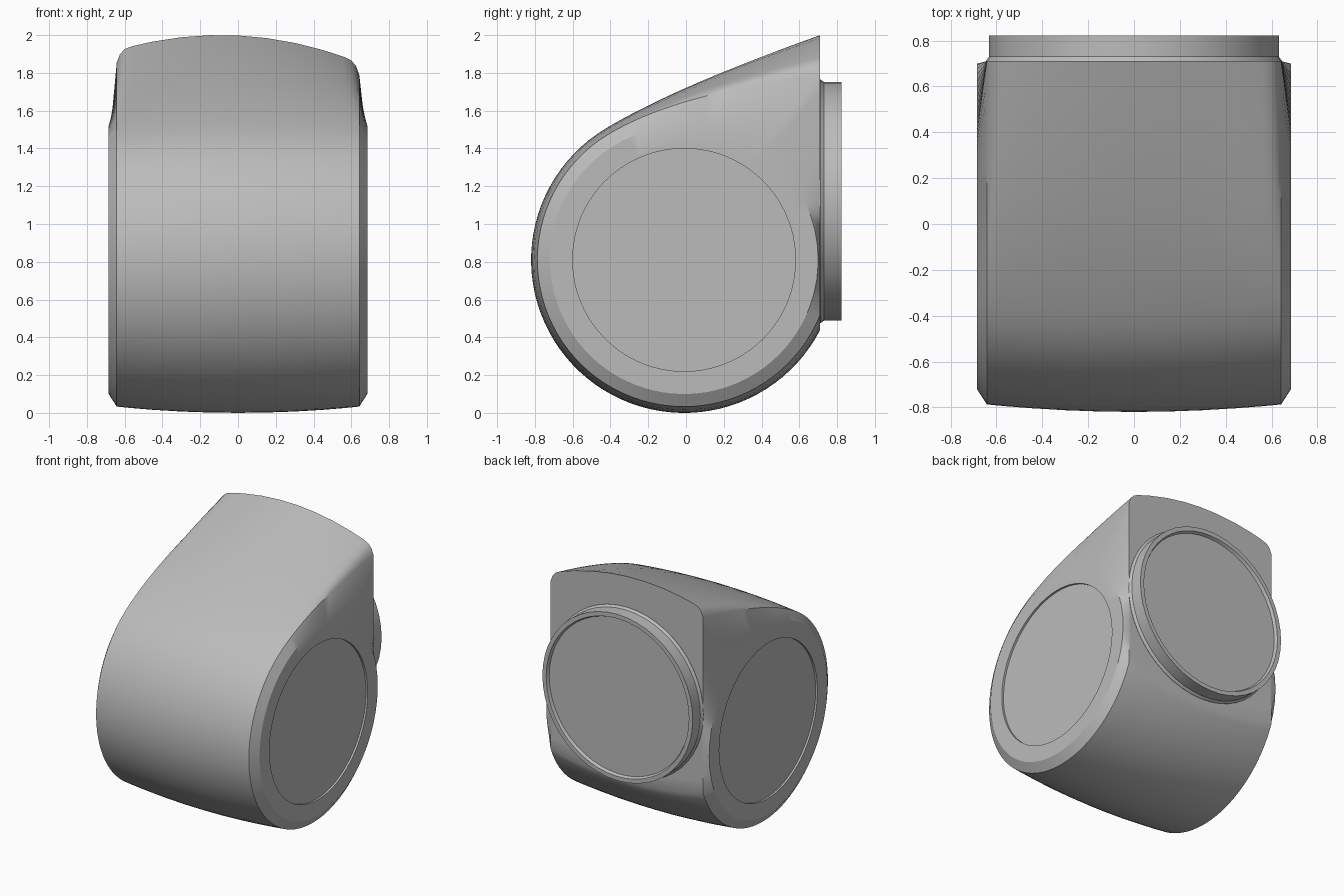
import bpy, bmesh
from math import sin, cos, atan2, asin, radians, pi

cube = bpy.data.objects.get("Cube")
if cube:
    bpy.data.objects.remove(cube, do_unlink=True)

grey = bpy.data.materials.new("plain_grey")
grey.use_nodes = True
tone = (0.5, 0.5, 0.5, 1)
grey.diffuse_color = tone
grey.node_tree.nodes["Principled BSDF"].inputs["Base Color"].default_value = tone

CY, CZ, BACK = -0.01, 0.81, 0.71
FACE_X, DISC_R, PANEL_R, PANEL_DEPTH = 0.685, 0.71, 0.59, 0.015
ARC, WALL, ROOF = 56, 14, 18


def teardrop(x, drop):
    """Section at x: round belly, flat back wall, curved sloping roof."""
    r = 0.81 - 0.08 * x * x
    apex = 1.998 - 0.27 * x * x - 0.05 * x - drop
    start, end = radians(121), 2 * pi + asin(-0.46)
    clip = atan2(-(r * r - (BACK - CY) ** 2) ** 0.5, BACK - CY)
    end = 2 * pi + clip
    pts = []
    for i in range(ARC):
        a = start + (end - start) * i / ARC
        pts.append((CY + r * cos(a), CZ + r * sin(a)))
    low = CZ + r * sin(clip)
    for i in range(WALL):
        pts.append((BACK, low + (apex - low) * i / WALL))
    ty, tz = CY + r * cos(start), CZ + r * sin(start)
    ky = -0.05
    kz = tz + (ky - ty) * 0.6
    for i in range(ROOF):
        t = i / ROOF
        u = 1 - t
        pts.append((u * u * BACK + 2 * u * t * ky + t * t * ty,
                    u * u * apex + 2 * u * t * kz + t * t * tz))
    return pts


def project(pts, r):
    """Push a section onto a circle about the belly centre."""
    angles = [atan2(z - CZ, y - CY) for y, z in pts]
    return [(CY + r * cos(a), CZ + r * sin(a)) for a in angles]


def loft(name, rings, smooth=30):
    """Skin closed rings of 3D points and cap both ends."""
    bm = bmesh.new()
    loops = [[bm.verts.new(p) for p in ring] for ring in rings]
    for a, b in zip(loops, loops[1:]):
        for i in range(len(a)):
            j = (i + 1) % len(a)
            bm.faces.new((a[i], a[j], b[j], b[i]))
    bm.faces.new(loops[0])
    bm.faces.new(loops[-1])
    bmesh.ops.recalc_face_normals(bm, faces=bm.faces)
    mesh = bpy.data.meshes.new(name)
    bm.to_mesh(mesh)
    bm.free()
    mesh.materials.append(grey)
    obj = bpy.data.objects.new(name, mesh)
    bpy.context.collection.objects.link(obj)
    bpy.ops.object.select_all(action='DESELECT')
    obj.select_set(True)
    bpy.context.view_layer.objects.active = obj
    bpy.ops.object.shade_smooth_by_angle(angle=radians(smooth))
    return obj


# Housing: teardrop sections across the width, with recessed round side panels
half = [(0.15, 0), (0.3, 0), (0.45, 0), (0.56, 0), (0.6, 0.005),
        (0.625, 0.025), (0.642, 0.065)]
stations = [(-x, d) for x, d in reversed(half)] + [(0, 0)] + half
rings = [[(x, y, z) for y, z in teardrop(x, d)] for x, d in stations]


def side_rings(side):
    section = teardrop(side * half[-1][0], half[-1][1])
    steps = [(DISC_R, FACE_X), (PANEL_R, FACE_X), (PANEL_R, FACE_X - PANEL_DEPTH)]
    return [[(side * x, y, z) for y, z in project(section, r)] for r, x in steps]


loft("housing", side_rings(-1)[::-1] + rings + side_rings(1))

# Round collar on the back wall, with a thin lip around a recessed plate
SEG = 48
collar = [(0.645, 0.69), (0.645, 0.712), (0.632, 0.73), (0.632, 0.822),
          (0.6, 0.822), (0.59, 0.80)]
loft("back_collar", [[(r * cos(2 * pi * i / SEG), y, 1.12 + r * sin(2 * pi * i / SEG))
                      for i in range(SEG)] for r, y in collar])
